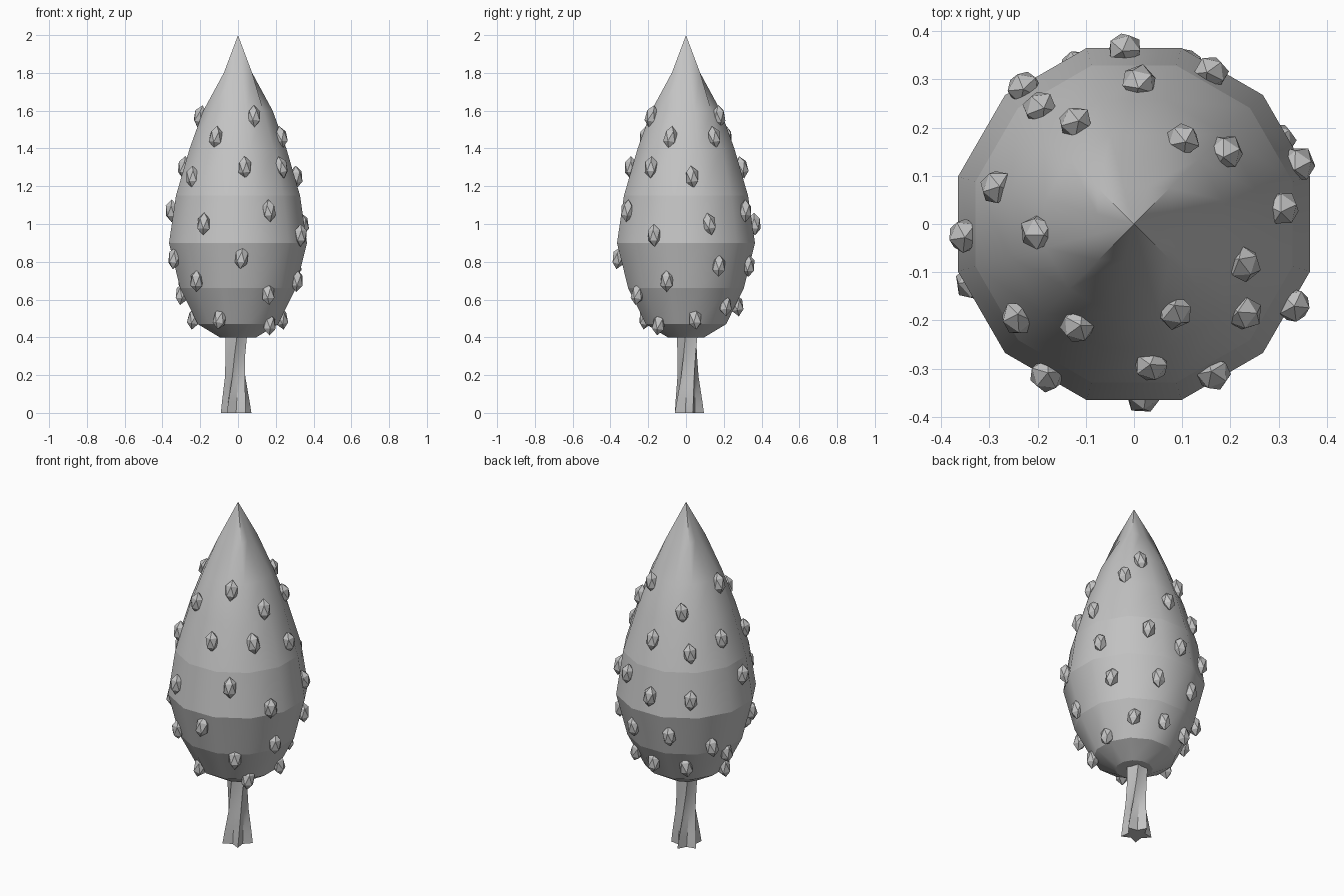
import bpy, bmesh, random
from math import sin, cos, radians, pi
from mathutils import Matrix, Vector

cube = bpy.data.objects.get("Cube")
if cube:
    bpy.data.objects.remove(cube, do_unlink=True)

random.seed(4)
SIDES = 12

grey = bpy.data.materials.new("plain grey")
grey.use_nodes = True
GREY = (0.55, 0.55, 0.55, 1)
grey.diffuse_color = GREY
grey.node_tree.nodes["Principled BSDF"].inputs["Base Color"].default_value = GREY


def finish(bm, name):
    """Turn the bmesh into a named object with the shared material."""
    bmesh.ops.recalc_face_normals(bm, faces=bm.faces)
    mesh = bpy.data.meshes.new(name)
    bm.to_mesh(mesh)
    bm.free()
    mesh.materials.append(grey)
    obj = bpy.data.objects.new(name, mesh)
    bpy.context.collection.objects.link(obj)
    return obj


def bridge(bm, lower, upper):
    n = len(lower)
    for i in range(n):
        j = (i + 1) % n
        bm.faces.new((lower[i], lower[j], upper[j], upper[i]))


# Crown: rounded teardrop, stacked (height, radius) rings
profile = [(0.40, 0.10), (0.47, 0.22), (0.66, 0.317), (0.90, 0.378),
           (1.15, 0.34), (1.40, 0.265), (1.60, 0.19)]
angles = [radians(15) + i * 2 * pi / SIDES for i in range(SIDES)]

bm = bmesh.new()
rings = [[bm.verts.new((r * cos(a), r * sin(a), z)) for a in angles]
         for z, r in profile]
# Square ring just below the pointed tip
square = []
for a in angles:
    r = 0.075 / max(abs(cos(a)), abs(sin(a)))
    square.append(bm.verts.new((r * cos(a), r * sin(a), 1.8)))
rings.append(square)
for lower, upper in zip(rings, rings[1:]):
    bridge(bm, lower, upper)
bm.faces.new(rings[0][::-1])
apex = bm.verts.new((0, 0, 2))
for i in range(SIDES):
    bm.faces.new((square[i], square[(i + 1) % SIDES], apex))

# Smooth around the crown, with crisp bands and crisp tip corners
for face in bm.faces:
    face.smooth = True
for ring in rings[:5]:
    for i in range(SIDES):
        bm.edges.get((ring[i], ring[(i + 1) % SIDES])).smooth = False
for corner in square[1::3]:
    bm.edges.get((corner, apex)).smooth = False
finish(bm, "crown")


def crown_radius(z):
    for (z0, r0), (z1, r1) in zip(profile, profile[1:]):
        if z <= z1:
            return r0 + (r1 - r0) * (z - z0) / (z1 - z0)
    return r1


# Buds: faceted nuggets around the crown, height -> angles in degrees
buds = {
    1.57: (-65, -175, 60), 1.46: (-119, -20, 120, 38),
    1.30: (-83, -39, 165, 88), 1.25: (-141, 6, 129),
    1.07: (-62, -176, 63), 1.00: (-120, 20, 93, 129), 0.94: (-27,),
    0.82: (-87, -160), 0.78: (30, 72, 110), 0.70: (-132, -18, 150),
    0.63: (-58, 170), 0.57: (50, 86, 125), 0.50: (-114, 12, -175),
    0.47: (-41,),
}
bm = bmesh.new()
for z, turns in buds.items():
    for turn in turns:
        a = radians(turn)
        r = crown_radius(z)
        place = (Matrix.Translation(Vector((r * cos(a), r * sin(a), z)))
                 @ Matrix.Rotation(a, 4, "Z")
                 @ Matrix.Rotation(random.uniform(-0.15, 0.15), 4, "X")
                 @ Matrix.Rotation(random.uniform(-0.25, 0.05), 4, "Y")
                 @ Matrix.Diagonal((0.036, 0.038, 0.06, 1))
                 @ Matrix.Rotation(random.uniform(0, pi), 4, "Z"))
        bmesh.ops.create_icosphere(bm, subdivisions=1, radius=1, matrix=place)
finish(bm, "buds")

# Trunk: five twisted ridges that flare into root toes
bm = bmesh.new()
trunk_rings = []
for z, ridge, groove, twist, shift in [
        (0.0, 0.085, 0.045, 0, -0.01), (0.06, 0.077, 0.045, 4, -0.01),
        (0.19, 0.059, 0.04, 16, -0.01), (0.31, 0.055, 0.042, 30, -0.012),
        (0.42, 0.06, 0.044, 42, -0.01)]:
    ring = []
    for i in range(10):
        a = radians(18 + 36 * i + twist)
        r = groove if i % 2 else ridge
        ring.append(bm.verts.new((shift + r * cos(a), 0.01 + r * sin(a), z)))
    trunk_rings.append(ring)
for lower, upper in zip(trunk_rings, trunk_rings[1:]):
    bridge(bm, lower, upper)
bm.faces.new(trunk_rings[0][::-1])
bm.faces.new(trunk_rings[-1])
trunk = finish(bm, "trunk")
bpy.ops.object.select_all(action="DESELECT")
trunk.select_set(True)
bpy.context.view_layer.objects.active = trunk
bpy.ops.object.shade_smooth_by_angle(angle=radians(35))
